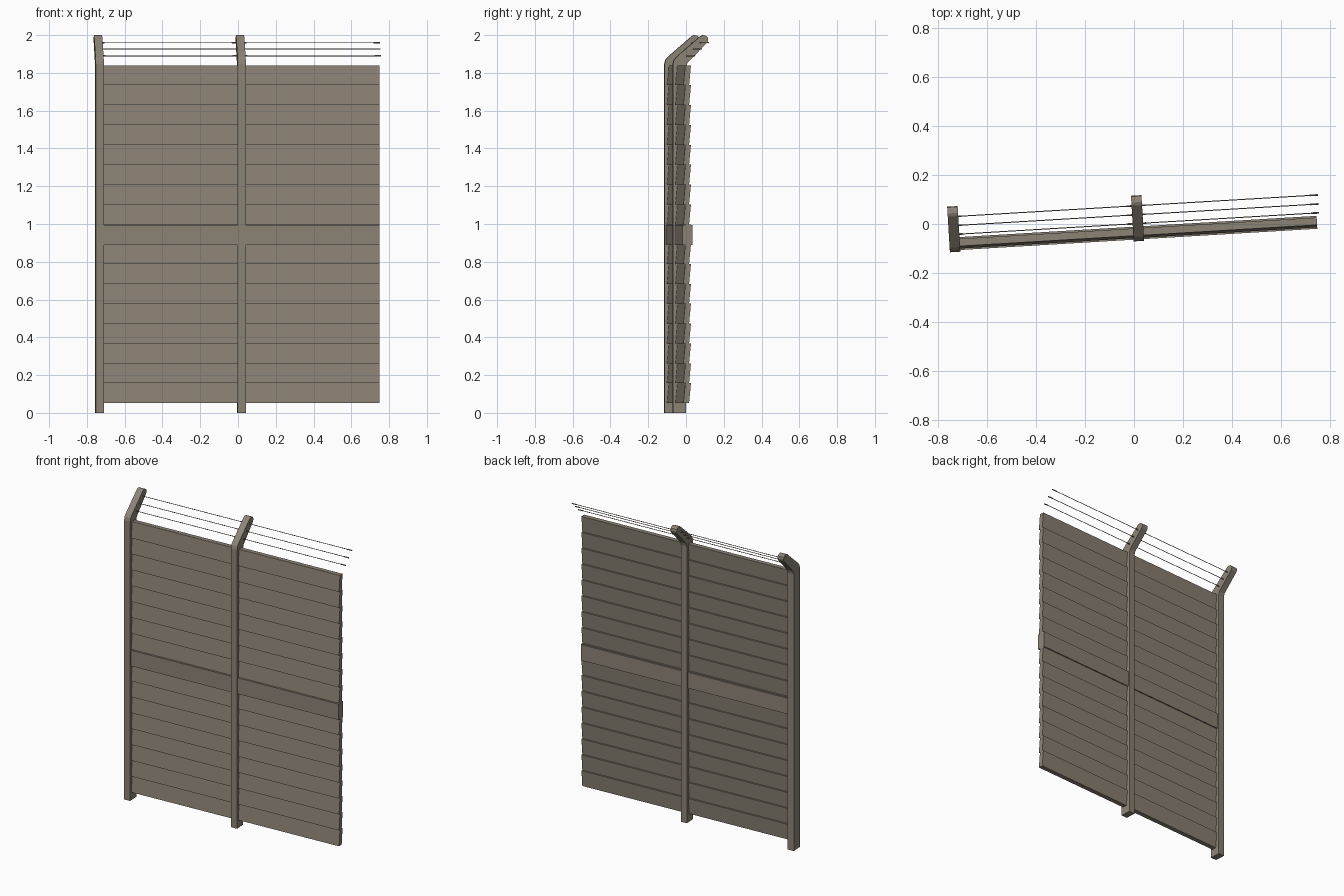
import bpy, bmesh, math
from mathutils import Matrix

if "Cube" in bpy.data.objects:
    bpy.data.objects.remove(bpy.data.objects["Cube"])

paint = bpy.data.materials.new("weathered_taupe")
paint.diffuse_color = (0.262, 0.227, 0.181, 1)
paint.use_nodes = True
paint.node_tree.nodes["Principled BSDF"].inputs["Base Color"].default_value = paint.diffuse_color

# Fence line runs slightly askew; the local origin is the middle post
PLACE = Matrix.Translation((0.018, -0.035, 0)) @ Matrix.Rotation(math.radians(3.4), 4, 'Z')
SPAN, HALF = 0.753, 0.0215


def finish(name, bm):
    bmesh.ops.recalc_face_normals(bm, faces=bm.faces)
    mesh = bpy.data.meshes.new(name)
    bm.to_mesh(mesh)
    bm.free()
    mesh.materials.append(paint)
    ob = bpy.data.objects.new(name, mesh)
    ob.matrix_world = PLACE
    bpy.context.collection.objects.link(ob)
    return ob


def extrude_x(bm, profile, x0, x1):
    """Sweep a closed (y, z) profile along local x."""
    a = [bm.verts.new((x0, y, z)) for y, z in profile]
    b = [bm.verts.new((x1, y, z)) for y, z in profile]
    n = len(profile)
    bm.faces.new(a)
    bm.faces.new(b[::-1])
    for i in range(n):
        j = (i + 1) % n
        bm.faces.new((a[i], b[i], b[j], a[j]))


def rod(bm, x0, x1, y, z, r, sides=8):
    ring = [(y + r * math.cos(2 * math.pi * k / sides),
             z + r * math.sin(2 * math.pi * k / sides)) for k in range(sides)]
    extrude_x(bm, ring, x0, x1)


# Posts with a bent, round-tipped arm
POST = [(-0.035, 0), (0.035, 0), (0.035, 1.832), (0.041, 1.853),
        (0.147, 1.961), (0.152, 1.974), (0.149, 1.988), (0.138, 1.997),
        (0.124, 2.0), (0.111, 1.995), (-0.016, 1.885), (-0.030, 1.868),
        (-0.035, 1.847)]
for name, x in (("left_post", -SPAN), ("middle_post", 0)):
    bm = bmesh.new()
    extrude_x(bm, POST, x - HALF, x + HALF)
    finish(name, bm)

# Each bay: tilted planks, a thicker middle rail and three wires
Z0, Z1, COUNT = 0.052, 1.84, 17
pitch = (Z1 - Z0) / COUNT
for bay, x in (("left", -SPAN), ("right", 0)):
    x0 = x + HALF - 0.005
    x1 = x + SPAN - HALF + (0.005 if bay == "left" else 0)

    bm = bmesh.new()
    for i in range(COUNT):
        lo, hi = Z0 + i * pitch, Z0 + (i + 1) * pitch
        extrude_x(bm, [(-0.022, lo), (0.008, lo), (0.018, hi), (-0.012, hi)], x0, x1)
    finish(bay + "_planks", bm)

    bm = bmesh.new()
    extrude_x(bm, [(-0.028, 0.89), (0.025, 0.89), (0.025, 0.995), (-0.028, 0.995)], x0, x1)
    finish(bay + "_middle_rail", bm)

    bm = bmesh.new()
    end = x + SPAN - HALF + 0.010
    for y, z in ((0.037, 1.89), (0.073, 1.926), (0.110, 1.96)):
        rod(bm, x0, end, y, z, 0.002)
        rod(bm, x0, x0 + 0.018, y, z, 0.0035)     # wire anchors
        rod(bm, end - 0.033, end, y, z, 0.0035)
    finish(bay + "_wires", bm)
